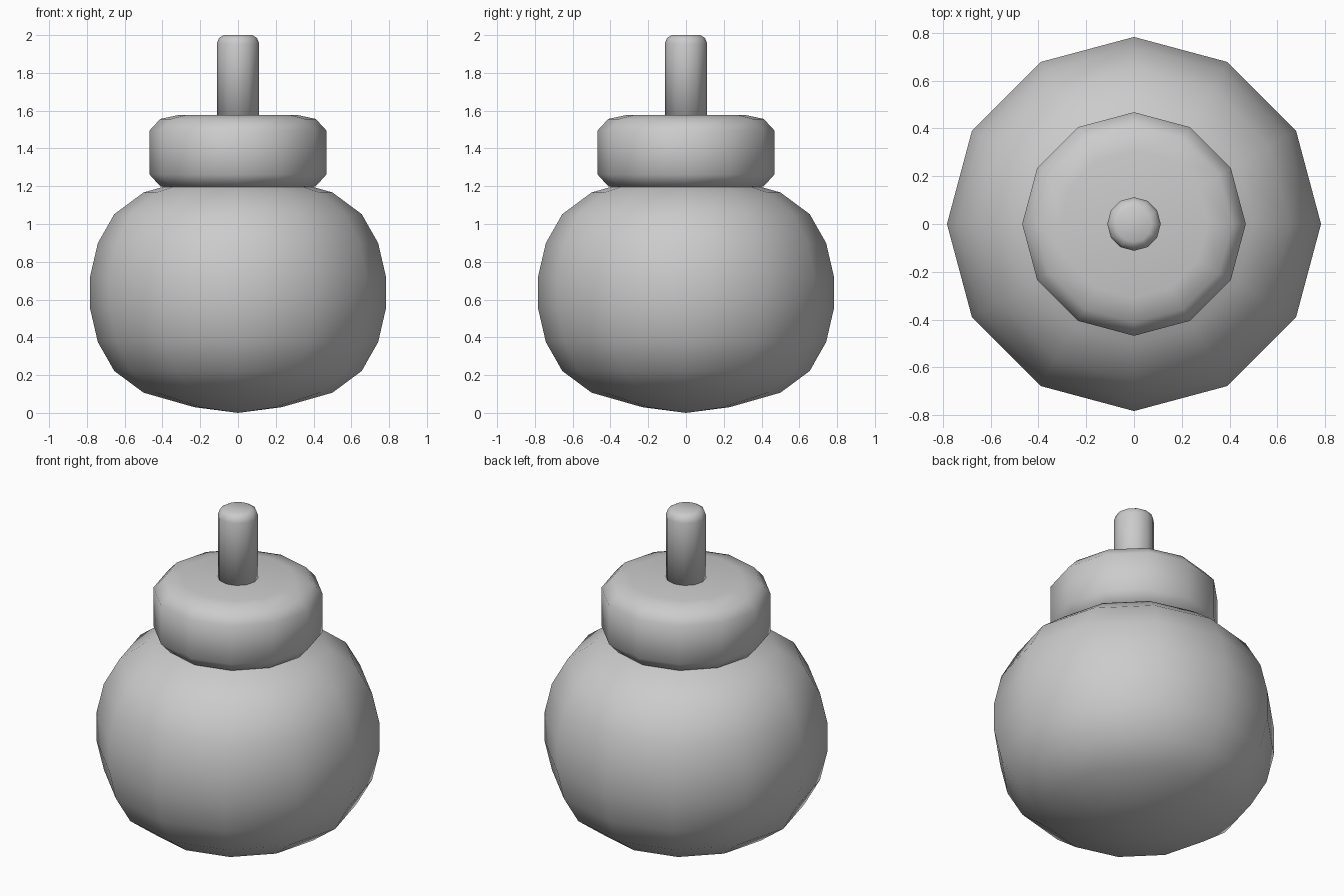
import bpy, bmesh, math

if "Cube" in bpy.data.objects:
    bpy.data.objects.remove(bpy.data.objects["Cube"])

SIDES = 12


def lathe(name, profile):
    """Spin a (radius, z) profile, listed bottom to top, into a closed 12-sided solid."""
    bm = bmesh.new()
    rings = []
    for r, z in profile:
        if r == 0:
            rings.append([bm.verts.new((0, 0, z))] * SIDES)
        else:
            rings.append([bm.verts.new((r * math.cos(math.tau * i / SIDES),
                                        r * math.sin(math.tau * i / SIDES), z))
                          for i in range(SIDES)])
    for low, high in zip(rings, rings[1:]):
        for i in range(SIDES):
            j = (i + 1) % SIDES
            quad = dict.fromkeys((low[i], low[j], high[j], high[i]))
            bm.faces.new(list(quad))
    # Close open ends with flat caps
    if profile[0][0] > 0:
        bm.faces.new(rings[0][::-1])
    if profile[-1][0] > 0:
        bm.faces.new(rings[-1])
    bmesh.ops.recalc_face_normals(bm, faces=bm.faces)
    for f in bm.faces:
        f.smooth = True
    mesh = bpy.data.meshes.new(name)
    bm.to_mesh(mesh)
    bm.free()
    obj = bpy.data.objects.new(name, mesh)
    bpy.context.collection.objects.link(obj)
    return obj


# Round body: lower half profile mirrored about its mid height
MID = 0.637
lower = [(0, 0.0), (0.23, 0.03), (0.5, 0.107), (0.655, 0.222), (0.742, 0.375), (0.783, 0.552)]
lathe("round_body", lower + [(r, 2 * MID - z) for r, z in reversed(lower)])

# Collar with softened rims
lathe("collar", [(0.31, 1.178), (0.412, 1.2), (0.468, 1.262),
                 (0.468, 1.495), (0.412, 1.556), (0.31, 1.578)])

# Stem with rounded tip
lathe("stem", [(0.112, 1.5), (0.112, 1.955), (0.101, 1.985), (0.075, 2.0)])
